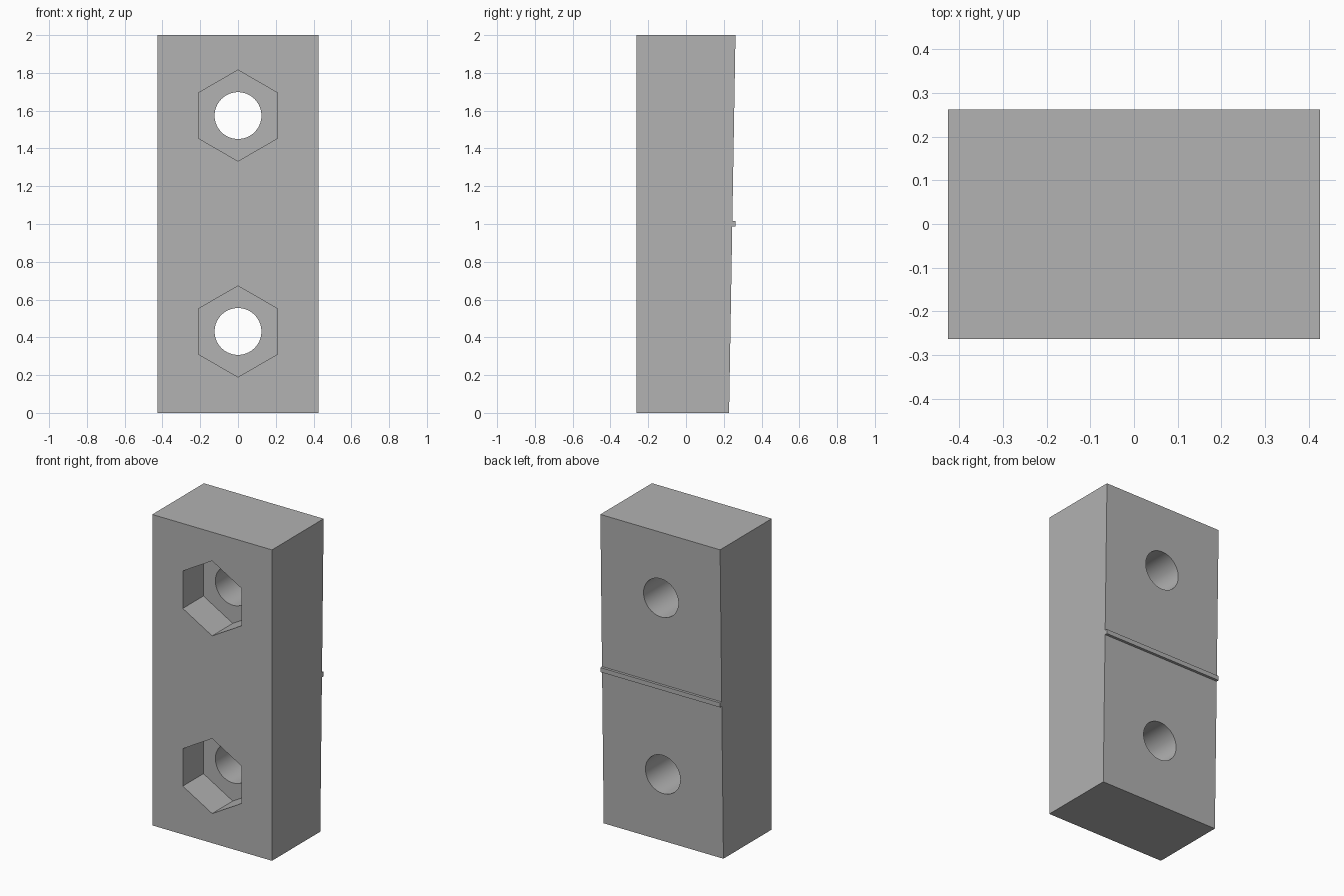
import bpy
import bmesh
import math

cube = bpy.data.objects.get("Cube")
if cube:
    bpy.data.objects.remove(cube, do_unlink=True)

HALF_WIDTH = 0.426
FRONT = -0.263
BACK_BOTTOM, BACK_TOP = 0.228, 0.262
POCKET_DEPTH = 0.21
HOLE_HEIGHTS = (0.431, 1.574)

grey = bpy.data.materials.new("plain_grey")
grey.use_nodes = True
colour = (0.445, 0.445, 0.445, 1)
grey.diffuse_color = colour
grey.node_tree.nodes["Principled BSDF"].inputs["Base Color"].default_value = colour


def back_y(z):
    """Depth of the sloping back face at a height."""
    return BACK_BOTTOM + (BACK_TOP - BACK_BOTTOM) * z / 2


def extrude_profile(name, profile):
    """Sweep a side profile of (y, z) points across the full width."""
    bm = bmesh.new()
    face = bm.faces.new([bm.verts.new((-HALF_WIDTH, y, z)) for y, z in profile])
    swept = bmesh.ops.extrude_face_region(bm, geom=[face])
    verts = [v for v in swept["geom"] if isinstance(v, bmesh.types.BMVert)]
    bmesh.ops.translate(bm, verts=verts, vec=(2 * HALF_WIDTH, 0, 0))
    bmesh.ops.recalc_face_normals(bm, faces=bm.faces)
    mesh = bpy.data.meshes.new(name)
    bm.to_mesh(mesh)
    bm.free()
    obj = bpy.data.objects.new(name, mesh)
    bpy.context.collection.objects.link(obj)
    mesh.materials.append(grey)
    return obj


def cut_prism(target, sides, radius, z, y_start, y_end):
    """Cut a round or hexagonal hole running front to back."""
    bpy.ops.mesh.primitive_cylinder_add(
        vertices=sides, radius=radius, depth=y_end - y_start,
        location=(0, (y_start + y_end) / 2, z), rotation=(math.pi / 2, 0, 0))
    cutter = bpy.context.object
    cutter.hide_render = True
    cutter.data.materials.append(grey)
    mod = target.modifiers.new("cut", "BOOLEAN")
    mod.operation = "DIFFERENCE"
    mod.solver = "EXACT"
    mod.object = cutter
    bpy.ops.object.select_all(action="DESELECT")
    target.select_set(True)
    bpy.context.view_layer.objects.active = target
    bpy.ops.object.modifier_apply(modifier=mod.name)
    bpy.data.objects.remove(cutter, do_unlink=True)


# Block with sloping back and a thin rib across the middle
rib_low, rib_high = 0.986, 1.015
block = extrude_profile("clamp_block", [
    (FRONT, 0), (BACK_BOTTOM, 0),
    (back_y(rib_low), rib_low), (BACK_TOP, rib_low),
    (BACK_TOP, rib_high), (back_y(rib_high), rib_high),
    (BACK_TOP, 2), (FRONT, 2)])

# Bolt holes with hexagonal nut pockets in the front
for height in HOLE_HEIGHTS:
    cut_prism(block, 6, 0.241, height, FRONT - 0.1, FRONT + POCKET_DEPTH)
    cut_prism(block, 64, 0.124, height, FRONT - 0.2, BACK_TOP + 0.2)

bpy.ops.object.shade_smooth_by_angle(angle=math.radians(30))
